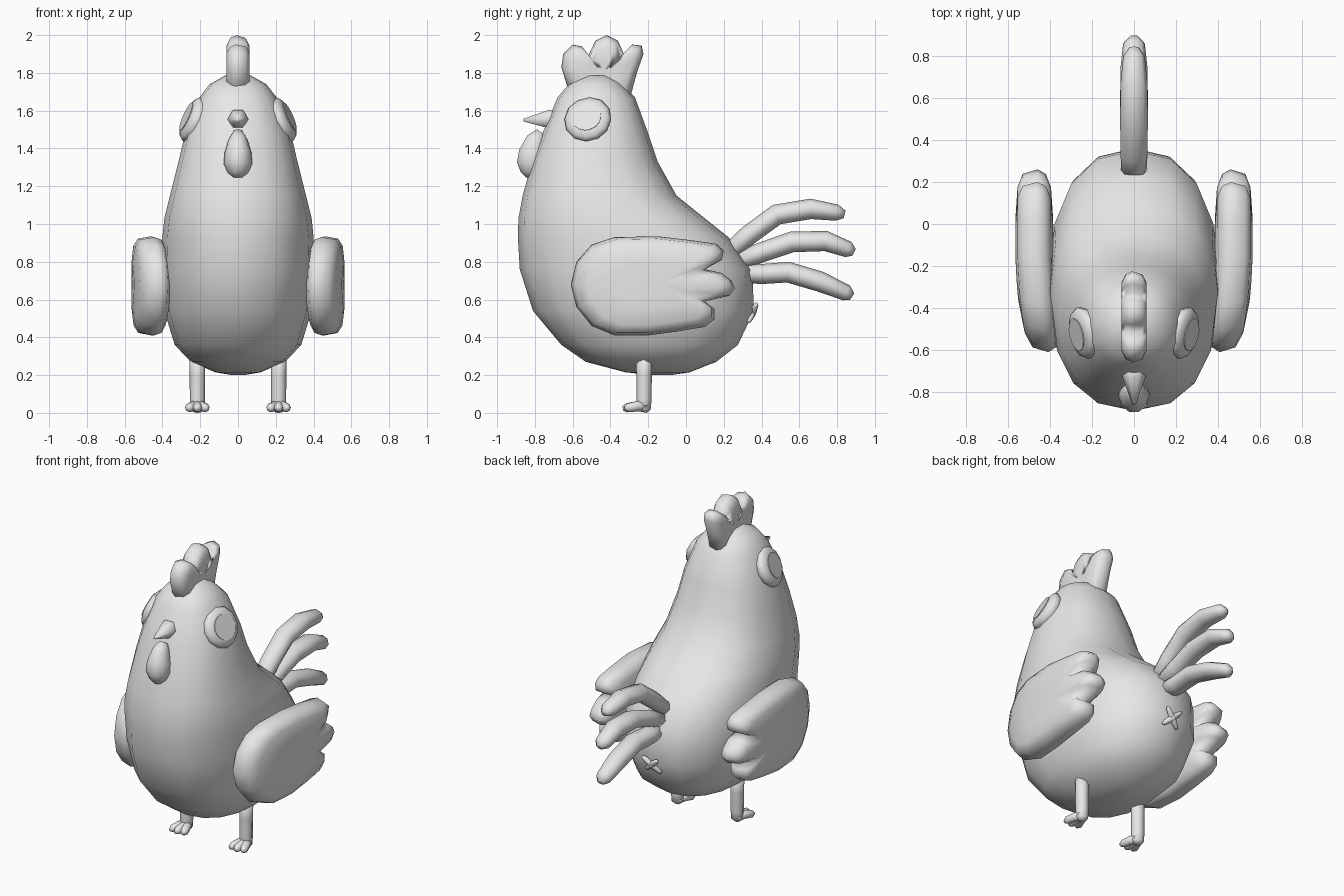
import bpy
import bmesh
from math import cos, sin, pi, copysign
from mathutils import Vector

if "Cube" in bpy.data.objects:
    bpy.data.objects.remove(bpy.data.objects["Cube"], do_unlink=True)

clay = bpy.data.materials.new("plain_grey")
clay.use_nodes = True
clay.diffuse_color = (0.8, 0.8, 0.8, 1)
clay.node_tree.nodes["Principled BSDF"].inputs["Base Color"].default_value = (0.8, 0.8, 0.8, 1)

SIDES = (("left", 1), ("right", -1))


def loft(name, rings, smooth=True):
    """Join equal rings of points into a closed, capped surface."""
    bm = bmesh.new()
    loops = [[bm.verts.new(p) for p in ring] for ring in rings]
    n = len(loops[0])
    for a, b in zip(loops, loops[1:]):
        for i in range(n):
            j = (i + 1) % n
            bm.faces.new((a[i], a[j], b[j], b[i]))
    for end in (loops[0], loops[-1]):
        centre = bm.verts.new(sum((v.co for v in end), Vector()) / n)
        for i in range(n):
            bm.faces.new((end[i], end[(i + 1) % n], centre))
    bmesh.ops.recalc_face_normals(bm, faces=bm.faces)
    mesh = bpy.data.meshes.new(name)
    bm.to_mesh(mesh)
    bm.free()
    mesh.materials.append(clay)
    for poly in mesh.polygons:
        poly.use_smooth = smooth
    obj = bpy.data.objects.new(name, mesh)
    bpy.context.collection.objects.link(obj)
    return obj


def tube(name, path, radii, sides=8, ref=(1, 0, 0), stretch=1.0, smooth=True):
    """Sweep a round section of changing radius along a path."""
    path = [Vector(p) for p in path]
    rings = []
    for i, (p, r) in enumerate(zip(path, radii)):
        t = (path[min(i + 1, len(path) - 1)] - path[max(i - 1, 0)]).normalized()
        u = Vector(ref)
        u = (u - t * u.dot(t)).normalized()
        v = t.cross(u)
        angles = [2 * pi * k / sides for k in range(sides)]
        rings.append([p + r * (u * cos(a) * stretch + v * sin(a)) for a in angles])
    return loft(name, rings, smooth)


def pillow(name, outline, centre, layers, place):
    """Inflate a side outline: layers are (scale, thickness) from rim to middle."""
    cy, cz = centre
    stack = [(s, -w) for s, w in reversed(layers)] + layers[1:]
    rings = [[place(w, cy + (y - cy) * s, cz + (z - cz) * s) for y, z in outline]
             for s, w in stack]
    return loft(name, rings)


# Body and head: height, front, back, half width
body_rows = [
    (.20, -.18, -.08, .03), (.215, -.32, .02, .12), (.27, -.53, .16, .25),
    (.36, -.66, .275, .335), (.54, -.81, .36, .39), (.76, -.88, .35, .405),
    (.93, -.89, .225, .4), (1.03, -.887, .1, .39), (1.15, -.865, -.05, .36),
    (1.33, -.815, -.15, .315), (1.48, -.76, -.2, .28), (1.67, -.68, -.27, .205),
    (1.74, -.62, -.34, .15), (1.785, -.53, -.41, .07),
]


def body_ring(z, front, back, width, sides=16):
    power = 2 / 2.3
    ring = []
    for k in range(sides):
        c, s = cos(2 * pi * k / sides), sin(2 * pi * k / sides)
        ring.append((width * copysign(abs(c) ** power, c),
                     (front + back) / 2 + (back - front) / 2 * copysign(abs(s) ** power, s), z))
    return ring


loft("body", [body_ring(*row) for row in body_rows])

# Comb
comb = [(-.62, 1.7), (-.66, 1.83), (-.65, 1.9), (-.6, 1.95), (-.55, 1.94), (-.515, 1.895),
        (-.48, 1.97), (-.42, 2.0), (-.36, 1.97), (-.325, 1.89), (-.285, 1.95),
        (-.235, 1.945), (-.225, 1.9), (-.26, 1.8), (-.3, 1.65), (-.45, 1.65)]
pillow("comb", comb, (-.44, 1.79), [(1, .01), (.93, .04), (.75, .06), (.35, .055)],
       lambda w, y, z: (w, y, z))

# Beak and wattle
tube("beak", [(0, -.66, 1.555), (0, -.73, 1.555), (0, -.86, 1.55)], [.055, .055, .008], 6)
tube("wattle",
     [(0, -.765, 1.485), (0, -.79, 1.45), (0, -.81, 1.38), (0, -.815, 1.32),
      (0, -.82, 1.27), (0, -.825, 1.243)],
     [.03, .055, .078, .084, .06, .025], 10, stretch=.9)

# Wing outline with three feather tips
wing = [(-.61, .68), (-.58, .8), (-.5, .89), (-.38, .93), (-.15, .935), (.02, .915),
        (.16, .895), (.2, .86), (.19, .81), (.1, .76), (.19, .74), (.24, .7), (.26, .66),
        (.23, .62), (.1, .59), (.15, .55), (.15, .495), (.1, .455), (-.05, .43),
        (-.2, .41), (-.38, .41), (-.5, .46), (-.58, .56)]

# Tail feathers in the middle plane
feathers = {
    "upper": [(.2, .82), (.33, .94), (.48, 1.05), (.66, 1.08), (.8, 1.06), (.84, 1.05)],
    "middle": [(.25, .79), (.4, .85), (.56, .905), (.74, .91), (.86, .865), (.89, .85)],
    "lower": [(.28, .74), (.4, .735), (.54, .745), (.71, .695), (.85, .635), (.88, .615)],
}
for label, points in feathers.items():
    tube(label + "_tail_feather", [(0, y, z) for y, z in points],
         [.05, .053, .055, .054, .043, .02], 8, stretch=1.2)

# Crossed pucker under the tail
vent = Vector((0, .352, .53))
slope = Vector((0, .4, .9))
for label, s in SIDES:
    arm = (Vector((s, 0, 0)) + slope).normalized()
    tube(label + "_vent_fold", [vent + arm * d for d in (-.075, -.06, 0, .06, .075)],
         [.008, .015, .022, .015, .008], 6)

# Paired parts
for label, s in SIDES:
    def place_wing(w, y, z, s=s):
        bow = .05 * (min(y + .1, 0) / .5) ** 2
        return (s * (.475 - bow + w), y, z)

    pillow(label + "_wing", wing, (-.17, .68),
           [(1, .015), (.95, .055), (.8, .08), (.45, .09)], place_wing)

    # Eye rim and pupil face outward, upward and slightly forward
    n = Vector((.9 * s, -.2, .4)).normalized()
    eye = Vector((.243 * s, -.52, 1.555))
    tube(label + "_eye", [eye + n * d for d in (-.05, 0, .02, .033)],
         [.11, .127, .112, .08], 12, ref=(0, 0, 1))
    tube(label + "_pupil", [eye + n * d for d in (.03, .037)], [.079, .079], 16,
         ref=(0, 0, 1), smooth=False)

    # Leg and toes
    x = .215 * s
    tube(label + "_leg", [(x, -.222, .32), (x, -.222, .2), (x, -.222, .07), (x, -.225, .02),
                          (x, -.228, .004)], [.043, .041, .04, .038, .02])
    for toe, spread in (("inner", -1), ("middle", 0), ("outer", 1)):
        dx = spread * s
        reach = .01 * abs(spread)
        tube(f"{label}_{toe}_toe",
             [(x + dx * .005, -.21, .035), (x + dx * .025, -.26, .035),
              (x + dx * .042, -.315 + reach, .027), (x + dx * .045, -.335 + reach, .024)],
             [.028, .027, .024, .012])
